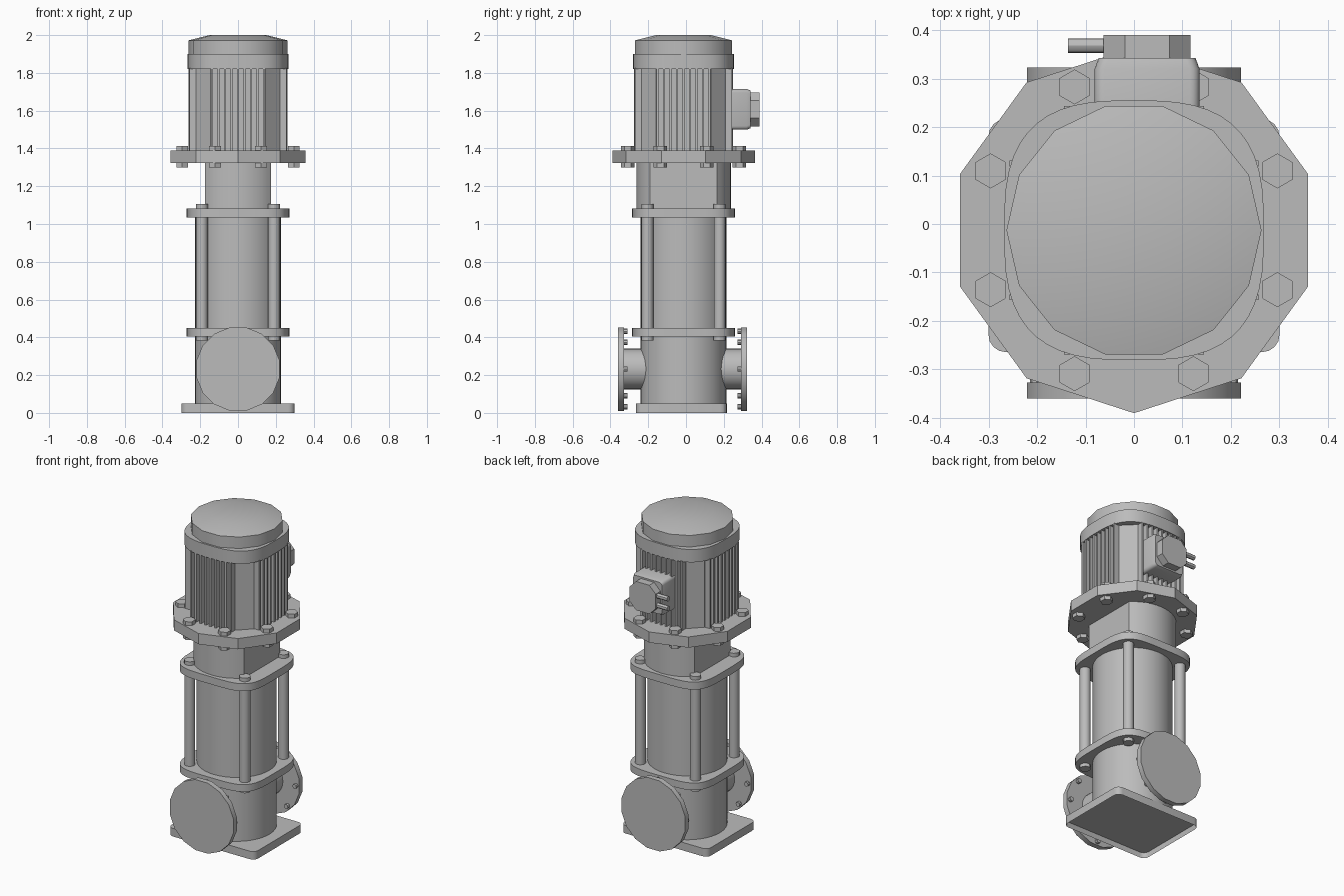
import bpy, bmesh
from math import sin, cos, pi, radians
from mathutils import Matrix, Vector

cube = bpy.data.objects.get("Cube")
if cube:
    bpy.data.objects.remove(cube)

CY = -0.013  # shared vertical axis of pump and motor
grey = bpy.data.materials.new("painted_grey")
grey.use_nodes = True
grey.diffuse_color = (0.5, 0.5, 0.5, 1)
grey.node_tree.nodes["Principled BSDF"].inputs["Base Color"].default_value = (0.5, 0.5, 0.5, 1)


def finish(bm, name, smooth=True, angle=30):
    bmesh.ops.recalc_face_normals(bm, faces=bm.faces)
    mesh = bpy.data.meshes.new(name)
    bm.to_mesh(mesh)
    bm.free()
    mesh.materials.append(grey)
    obj = bpy.data.objects.new(name, mesh)
    bpy.context.collection.objects.link(obj)
    if smooth:
        bpy.ops.object.select_all(action='DESELECT')
        obj.select_set(True)
        bpy.context.view_layer.objects.active = obj
        bpy.ops.object.shade_smooth_by_angle(angle=radians(angle))
    return obj


def ngon(r, n, start=0.0):
    return [(r * cos(start + 2 * pi * i / n), r * sin(start + 2 * pi * i / n)) for i in range(n)]


def superellipse(a, power, n=48):
    return [tuple(a * abs(v) ** (2 / power) * (1 if v > 0 else -1) for v in p) for p in ngon(1, n, pi / n)]


def rounded_rect(hx, hy, r, seg=4):
    pts = []
    for k, (sx, sy) in enumerate(((1, 1), (-1, 1), (-1, -1), (1, -1))):
        for i in range(seg + 1):
            t = pi / 2 * (k + i / seg)
            pts.append((sx * (hx - r) + r * cos(t), sy * (hy - r) + r * sin(t)))
    return pts


def loft(bm, rings, matrix):
    """Skin a stack of (outline, height) rings and cap both ends."""
    loops = [[bm.verts.new(matrix @ Vector((x, y, z))) for x, y in pts] for pts, z in rings]
    n = len(loops[0])
    for low, high in zip(loops, loops[1:]):
        for i in range(n):
            j = (i + 1) % n
            bm.faces.new((low[i], low[j], high[j], high[i]))
    bm.faces.new(loops[-1])
    return bm.faces.new(loops[0][::-1])


def upright(x=0.0, y=0.0):
    return Matrix.Translation((x, CY + y, 0))


def solid(name, pts, z0, z1, matrix=None, smooth=True):
    bm = bmesh.new()
    loft(bm, [(pts, z0), (pts, z1)], matrix or upright())
    return finish(bm, name, smooth)


def repeated(name, pts, z0, z1, places):
    bm = bmesh.new()
    for x, y in places:
        loft(bm, [(pts, z0), (pts, z1)], upright(x, y))
    return finish(bm, name)


# Hollow base plate
bm = bmesh.new()
plate = rounded_rect(0.3, 0.24, 0.035)
bottom = loft(bm, [(plate, 0), (plate, 0.05)], Matrix.Translation((0, -0.024, 0)))
bmesh.ops.inset_region(bm, faces=[bottom], thickness=0.025)
bmesh.ops.translate(bm, verts=bottom.verts, vec=(0, 0, 0.035))
finish(bm, "base_plate")

# Pump body, tie rods and their clamping flanges
solid("lower_body", ngon(0.227, 40), 0.04, 0.41)
solid("pump_barrel", ngon(0.227, 40), 0.44, 1.05)
corners = ngon(0.27, 4, pi / 4)
clamp = superellipse(0.272, 4.2)
solid("lower_clamp_flange", clamp, 0.405, 0.45)
solid("upper_clamp_flange", clamp, 1.035, 1.082)
repeated("tie_rods", ngon(0.031, 16), 0.44, 1.045, corners)
repeated("lower_clamp_bolts", ngon(0.032, 12), 0.384, 0.41, corners)
repeated("upper_clamp_bolts", ngon(0.032, 12), 1.08, 1.105, corners)

# Flat-sided neck between pump and motor
neck = [(max(-0.175, min(0.175, x)), y) for x, y in ngon(0.25, 48)]
solid("neck", neck, 1.08, 1.33)

# Ten-sided motor flange with hexagon bolts
solid("motor_flange", ngon(0.377, 10, -pi / 2), 1.323, 1.39, smooth=False)
ring = ngon(0.32, 8, pi / 8)
hexagon = ngon(0.036, 6, pi / 2)
repeated("motor_bolt_heads", hexagon, 1.385, 1.414, ring)
repeated("motor_bolt_nuts", hexagon, 1.3, 1.33, ring)

# Suction and discharge pipes with bolted end flanges
for name, side, face, depth in (("front", -1, 0.36, 0.033), ("back", 1, 0.323, 0.033)):
    turn = Matrix.Translation((0, 0, 0.232)) @ Matrix.Rotation(-side * pi / 2, 4, 'X')
    solid(name + "_pipe", ngon(0.108, 28), 0.12, face - 0.01, turn)
    solid(name + "_pipe_flange", ngon(0.225, 16, pi / 16), face - depth, face, turn)
    bm = bmesh.new()
    for x, y in ngon(0.2, 8):
        loft(bm, [(ngon(0.014, 8), face - depth - 0.018), (ngon(0.014, 8), face - depth + 0.005)],
             turn @ Matrix.Translation((x, y, 0)))
    finish(bm, name + "_pipe_bolts")

# Motor core with chamfered corner panels
core = []
for sx, sy in ((1, 1), (-1, 1), (-1, -1), (1, -1)):
    pair = [(sx * 0.222, sy * 0.145), (sx * 0.145, sy * 0.222)]
    core += pair if sx * sy > 0 else pair[::-1]
solid("motor_core", core, 1.385, 1.83, smooth=False)

# Cooling fins on all four sides
bm = bmesh.new()
for quarter in range(4):
    spin = upright() @ Matrix.Rotation(quarter * pi / 2, 4, 'Z')
    for i in range(9):
        x = (i - 4) * 0.0345
        tip = 0.263 - 0.35 * x * x
        fin = [(x - 0.006, 0.2), (x + 0.006, 0.2), (x + 0.006, tip), (x - 0.006, tip)]
        loft(bm, [(fin, 1.388), (fin, 1.825)], spin)
finish(bm, "cooling_fins", smooth=False)

# Fan cowl and domed cap
solid("fan_cowl", superellipse(0.268, 2.9), 1.82, 1.9)
bm = bmesh.new()
cap = [(0.263, 1.89), (0.263, 1.972), (0.15, 2.0)]
loft(bm, [(ngon(r, 14), z) for r, z in cap], upright())
finish(bm, "fan_cap", angle=28)

# Terminal box on the back, with octagonal lid and cable glands
back = Matrix.Translation((0.027, 0, 1.607)) @ Matrix.Rotation(-pi / 2, 4, 'X')
bm = bmesh.new()
loft(bm, [(rounded_rect(0.108, 0.108, 0.02), 0.2), (rounded_rect(0.108, 0.108, 0.02), 0.32),
          (rounded_rect(0.1, 0.1, 0.02), 0.342)], back)
finish(bm, "terminal_box")
solid("terminal_lid", rounded_rect(0.09, 0.09, 0.044, 1), 0.335, 0.39, back, smooth=False)
bm = bmesh.new()
for z in (1.575, 1.635):
    side = Matrix.Translation((0, 0.368, z)) @ Matrix.Rotation(-pi / 2, 4, 'Y')
    loft(bm, [(ngon(0.015, 12), 0.04), (ngon(0.015, 12), 0.136)], side)
finish(bm, "cable_glands")
